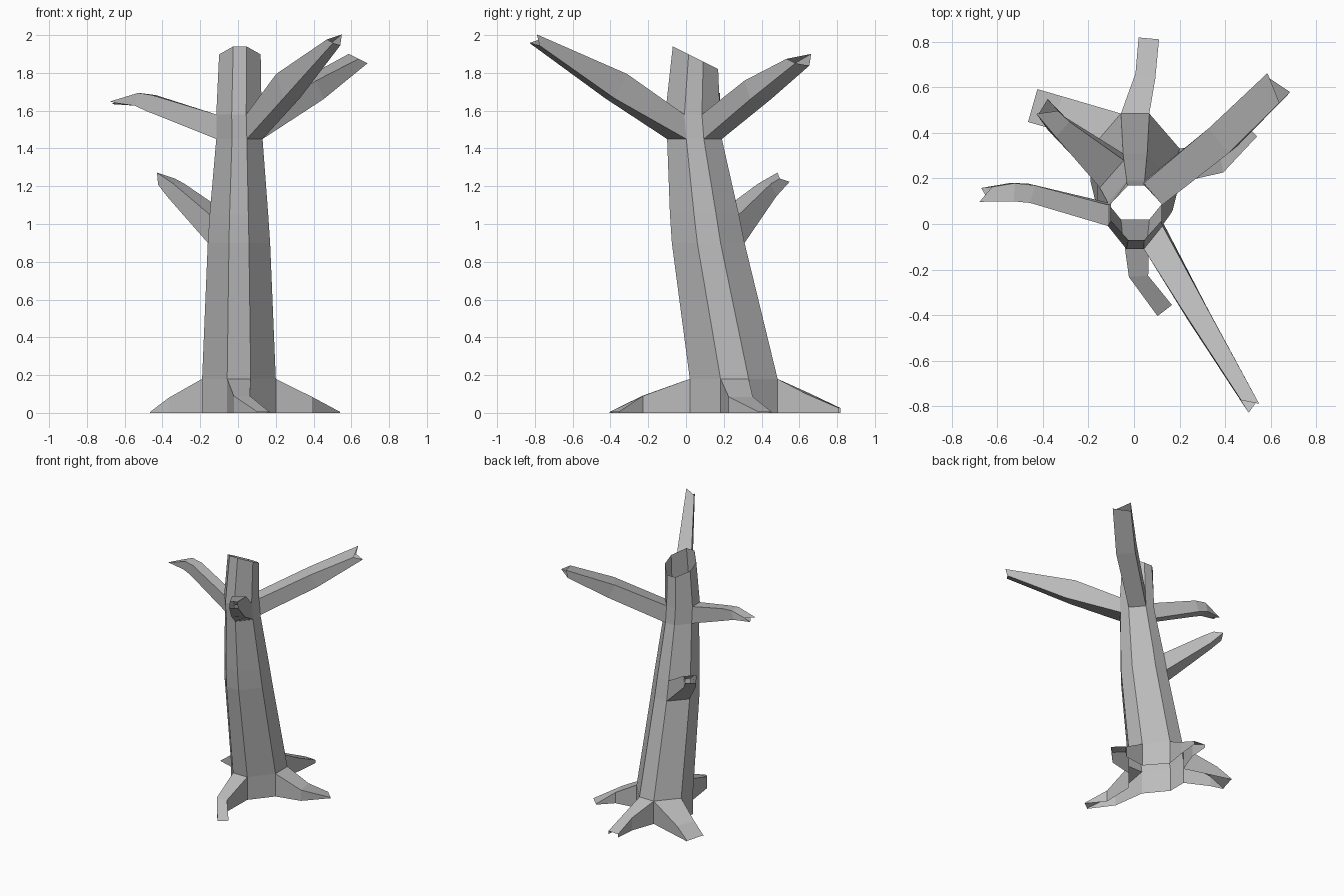
import bpy
from mathutils import Vector

cube = bpy.data.objects.get("Cube")
if cube:
    bpy.data.objects.remove(cube)

bark = bpy.data.materials.new("grey_bark")
bark.use_nodes = True
GREY = (0.5, 0.5, 0.5, 1)
bark.diffuse_color = GREY
bark.node_tree.nodes["Principled BSDF"].inputs["Base Color"].default_value = GREY
UP = Vector((0, 0, 1))


def add_mesh(name, verts, faces):
    mesh = bpy.data.meshes.new(name)
    mesh.from_pydata(verts, [], faces)
    mesh.materials.append(bark)
    obj = bpy.data.objects.new(name, mesh)
    bpy.context.collection.objects.link(obj)
    return obj


def octagon(z, xl, xr, yf, yb, slope=0):
    """Eight corners, counter-clockwise from the front flat; slope tilts the rim."""
    xa, xb = xl + (xr - xl) * 0.34, xl + (xr - xl) * 0.66
    ya, yc = yf + (yb - yf) * 0.35, yf + (yb - yf) * 0.67
    pts = [(xa, yf), (xb, yf), (xr, ya), (xr, yc), (xb, yb), (xa, yb), (xl, yc), (xl, ya)]
    return [Vector((x, y, z - slope * (y - yf))) for x, y in pts]


# Trunk rings, leaning forward as they rise
rings = [
    octagon(0, -0.19, 0.2, 0.02, 0.485),
    octagon(0.18, -0.19, 0.2, 0.02, 0.485),
    octagon(0.9, -0.16, 0.17, -0.075, 0.31),
    octagon(1.05, -0.15, 0.16, -0.085, 0.28),
    octagon(1.45, -0.115, 0.13, -0.1, 0.19),
    octagon(1.58, -0.115, 0.125, -0.11, 0.18),
    octagon(1.94, -0.1, 0.12, -0.07, 0.17, 0.5),
]
FRONT, FRONT_LEFT, LEFT, BACK_LEFT, BACK, BACK_RIGHT, RIGHT = range(7)

# Limbs: ring level, trunk side, then sections of (centre, width, height)
limbs = {
    "front_root": (0, FRONT, [((0.02, -0.23, 0), 0.085, 0.09), ((0.135, -0.38, 0), 0.08, 0.005)]),
    "left_root": (0, LEFT, [((0.38, 0.29, 0), 0.13, 0.085), ((0.505, 0.42, 0), 0.1, 0.005)]),
    "back_root": (0, BACK, [((0.05, 0.65, 0), 0.09, 0.1), ((0.065, 0.815, 0), 0.09, 0.025)]),
    "right_root": (0, BACK_RIGHT, [((-0.34, 0.49, 0), 0.15, 0.08), ((-0.445, 0.52, 0), 0.15, 0.005)]),
    "front_branch": (4, FRONT_LEFT, [((0.265, -0.37, 1.73), 0.1, 0.15), ((0.515, -0.79, 1.97), 0.06, 0.045)]),
    "back_left_branch": (4, BACK_LEFT, [((0.39, 0.38, 1.71), 0.14, 0.11), ((0.62, 0.605, 1.865), 0.13, 0.05)]),
    "right_branch": (4, RIGHT, [((-0.46, 0.135, 1.64), 0.08, 0.09), ((-0.535, 0.14, 1.66), 0.08, 0.07),
                                ((-0.65, 0.13, 1.645), 0.06, 0.015)]),
    "low_branch": (2, BACK_RIGHT, [((-0.33, 0.43, 1.18), 0.09, 0.08), ((-0.39, 0.5, 1.235), 0.08, 0.05)]),
}
holes = {(level, side) for level, side, _ in limbs.values()}

trunk_faces = []
for level in range(len(rings) - 1):
    for side in range(8):
        if (level, side) not in holes:
            a, b = level * 8 + side, level * 8 + (side + 1) % 8
            trunk_faces.append((a, b, b + 8, a + 8))
add_mesh("trunk", [p for ring in rings for p in ring], trunk_faces)


def grow_limb(name, level, side, sections):
    """Open four-sided tube growing out of one trunk face."""
    low, high, nxt = rings[level], rings[level + 1], (side + 1) % 8
    verts = [low[side], low[nxt], high[nxt], high[side]]
    is_root = level == 0
    last = sum(verts, Vector()) / 4
    if is_root:
        last.z = 0
    for centre, width, height in sections:
        centre = Vector(centre)
        out = (centre - last).normalized()
        across = UP.cross(out).normalized() * width / 2
        rise = UP * height if is_root else out.cross(across).normalized() * height / 2
        drop = Vector() if is_root else -rise
        verts += [centre - across + drop, centre + across + drop,
                  centre + across + rise, centre - across + rise]
        last = centre
    # Broken branch ends are uneven
    if not is_root:
        for k, shift in enumerate((0.02, -0.01, 0.03, -0.03)):
            verts[k - 4] = verts[k - 4] + out * shift
    faces = []
    for s in range(len(sections)):
        for k in range(4):
            if is_root and k == 0:
                continue  # roots are open underneath
            a, b = s * 4 + k, s * 4 + (k + 1) % 4
            faces.append((a, b, b + 4, a + 4))
    add_mesh(name, verts, faces)


for name, (level, side, sections) in limbs.items():
    grow_limb(name, level, side, sections)
